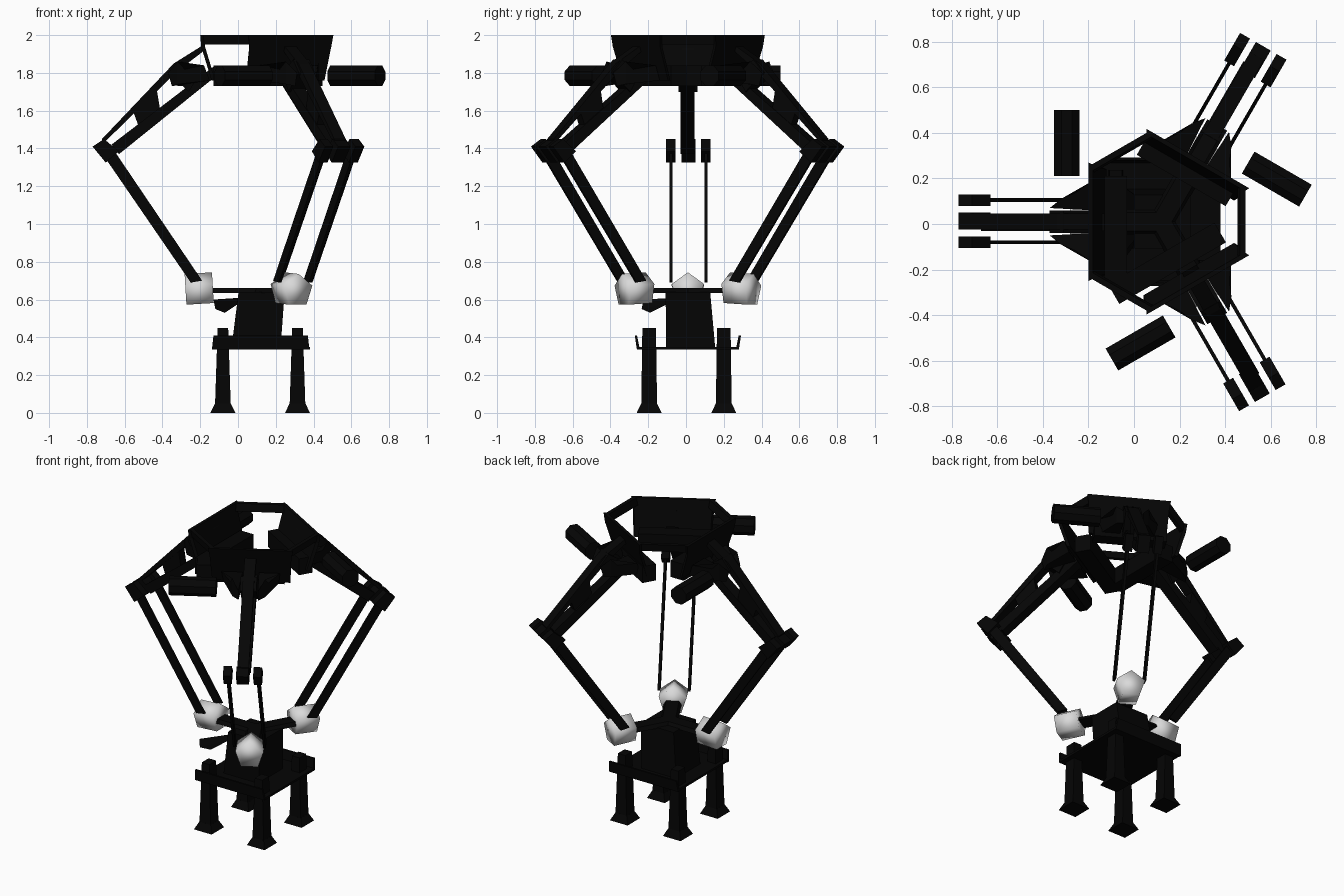
import bpy, bmesh, math
from mathutils import Matrix

if "Cube" in bpy.data.objects:
    bpy.data.objects.remove(bpy.data.objects["Cube"])

CX, CY = 0.12, 0.01
ARMS = [math.radians(a) for a in (180, 60, -60)]


def material(name, c):
    m = bpy.data.materials.new(name)
    m.diffuse_color = (c, c, c, 1)
    m.use_nodes = True
    m.node_tree.nodes["Principled BSDF"].inputs["Base Color"].default_value = m.diffuse_color
    return m


BLACK = material("black metal", 0.0015)
GREY = material("light grey joint", 0.7)


def frame(angle):
    """Local axes: x outward, y sideways, z up, about the robot's centre line."""
    return Matrix.Translation((CX, CY, 0)) @ Matrix.Rotation(angle, 4, 'Z')


def finish(name, bm, angle=0.0, mat=BLACK, smooth=False):
    bm.transform(frame(angle))
    bmesh.ops.recalc_face_normals(bm, faces=bm.faces)
    for f in bm.faces:
        f.smooth = smooth
    me = bpy.data.meshes.new(name)
    bm.to_mesh(me)
    bm.free()
    me.materials.append(mat)
    ob = bpy.data.objects.new(name, me)
    bpy.context.collection.objects.link(ob)
    return ob


def loft(name, a, b, angle=0.0):
    """Solid between two matching outlines."""
    bm = bmesh.new()
    va = [bm.verts.new(p) for p in a]
    vb = [bm.verts.new(p) for p in b]
    bm.faces.new(va)
    bm.faces.new(vb[::-1])
    n = len(va)
    for i in range(n):
        j = (i + 1) % n
        bm.faces.new((va[i], vb[i], vb[j], va[j]))
    return finish(name, bm, angle)


def side(name, uz, v0, v1, angle):
    """Side outline (outward, up) extruded sideways."""
    return loft(name, [(u, v0, z) for u, z in uz], [(u, v1, z) for u, z in uz], angle)


def rect(u, v, hu, hv, z):
    return [(u - hu, v - hv, z), (u + hu, v - hv, z), (u + hu, v + hv, z), (u - hu, v + hv, z)]


def box(name, u0, u1, v0, v1, z0, z1, angle=0.0):
    return side(name, [(u0, z0), (u1, z0), (u1, z1), (u0, z1)], v0, v1, angle)


def cylinder(name, segments, radius, length, matrix, angle, mat=BLACK, smooth=False):
    bm = bmesh.new()
    bmesh.ops.create_cone(bm, cap_ends=True, segments=segments, radius1=radius, radius2=radius,
                          depth=length, matrix=matrix)
    return finish(name, bm, angle, mat, smooth)


# inner and outer reach and sideways span of each lower bar
BARS = [(.15, .25, -.2, .28), (.2, .29, -.21, .24), (.12, .22, -.34, .2)]

for a, (u0, u1, b0, b1) in zip(ARMS, BARS):
    # open-topped body: rim, sloping side panel and lower bar
    loft("rim_bar",
         [(.37, -.15, 2), (.37, .15, 2), (.345, .165, 2), (.345, -.165, 2)],
         [(.36, -.15, 1.95), (.36, .15, 1.95), (.335, .165, 1.95), (.335, -.165, 1.95)], a + math.pi / 3)
    loft("side_panel",
         [(.32, -.26, 2), (.32, .26, 2), (.315, .25, 1.94), (.26, .24, 1.76), (.26, -.24, 1.76), (.315, -.25, 1.94)],
         [(.3, -.25, 2), (.3, .25, 2), (.295, .24, 1.94), (.24, .23, 1.76), (.24, -.23, 1.76), (.295, -.24, 1.94)], a)
    box("lower_bar", u0, u1, b0, b1, 1.73, 1.84, a)

    # motor
    cylinder("motor", 8, .06, .29, Matrix.Translation((.415, -.345, 1.785))
             @ Matrix.Rotation(math.pi / 2, 4, 'X') @ Matrix.Rotation(math.pi / 8, 4, 'Z'), a)

    # upper arm: two rails joined by blocks
    side("arm_lower_rail", [(.79, 1.42), (.75, 1.37), (.24, 1.78), (.24, 1.84)], -.035, .04, a)
    side("arm_upper_rail", [(.84, 1.42), (.84, 1.45), (.46, 1.85), (.3, 1.95), (.29, 1.925), (.44, 1.81)],
         -.035, .035, a)
    side("arm_middle_block", [(.68, 1.61), (.64, 1.5), (.53, 1.59), (.55, 1.71)], -.03, .03, a)
    side("arm_root_block", [(.49, 1.8), (.43, 1.87), (.32, 1.8), (.38, 1.7)], -.05, .05, a)
    # flared mounts beside the arm root
    for s in (-1, 1):
        loft("arm_mount",
             [(.49, .06 * s, 1.80), (.44, .1 * s, 1.86), (.3, .18 * s, 1.84), (.3, .05 * s, 1.84)],
             [(.47, .06 * s, 1.73), (.44, .1 * s, 1.74), (.27, .17 * s, 1.76), (.27, .05 * s, 1.76)], a)

    # elbow and the pair of rods
    elbow = [(.89, 1.41), (.83, 1.45), (.75, 1.385), (.82, 1.325)]
    side("elbow", elbow, -.04, .035, a)
    for v in (-.095, .09):
        side("rod_end", elbow, v - .025, v + .025, a)
        side("lower_rod", [(.83, 1.36), (.77, 1.38), (.31, .70), (.37, .69)], v - .008, v + .008, a)

    # carrier arm and pale five-sided joint
    loft("carrier_arm", rect(.14, 0, .15, .055, .635), rect(.14, 0, .15, .04, .66), a)
    cylinder("joint", 5, .09, .145, Matrix.Translation((.325, 0, .65)) @ Matrix.Rotation(.06, 4, 'Y')
             @ Matrix.Rotation(math.pi / 2, 4, 'Y') @ Matrix.Rotation(math.pi / 2, 4, 'Z'), a, GREY, True)
for ob in bpy.data.objects:
    if ob.name.startswith("joint"):
        ob.data.transform(Matrix.Identity(4))

# tool body below the carrier
loft("tool_body", rect(-.025, .015, .13, .13, .34), rect(.005, 0, .122, .118, .64))
loft("tool_fin", [(-.1, -.06, .61), (-.2, -.17, .6), (-.25, -.235, .6)],
     [(-.1, -.08, .59), (-.19, -.2, .53), (-.24, -.245, .55)])

# tray with raised lips along front and back
box("tray", -.255, .26, -.265, .265, .335, .35)
for s in (-1, 1):
    loft("tray_lip", rect(0, .262 * s, .258, .008, .335), rect(0, .275 * s, .25, .006, .41))

# four legs with spread feet
for x in (-.2, .195):
    for y in (-.205, .19):
        loft("leg", rect(x, y, .042, .042, .03), rect(x, y, .028, .036, .45))
        loft("foot", rect(x, y, .066, .066, 0), rect(x, y, .042, .042, .05))
